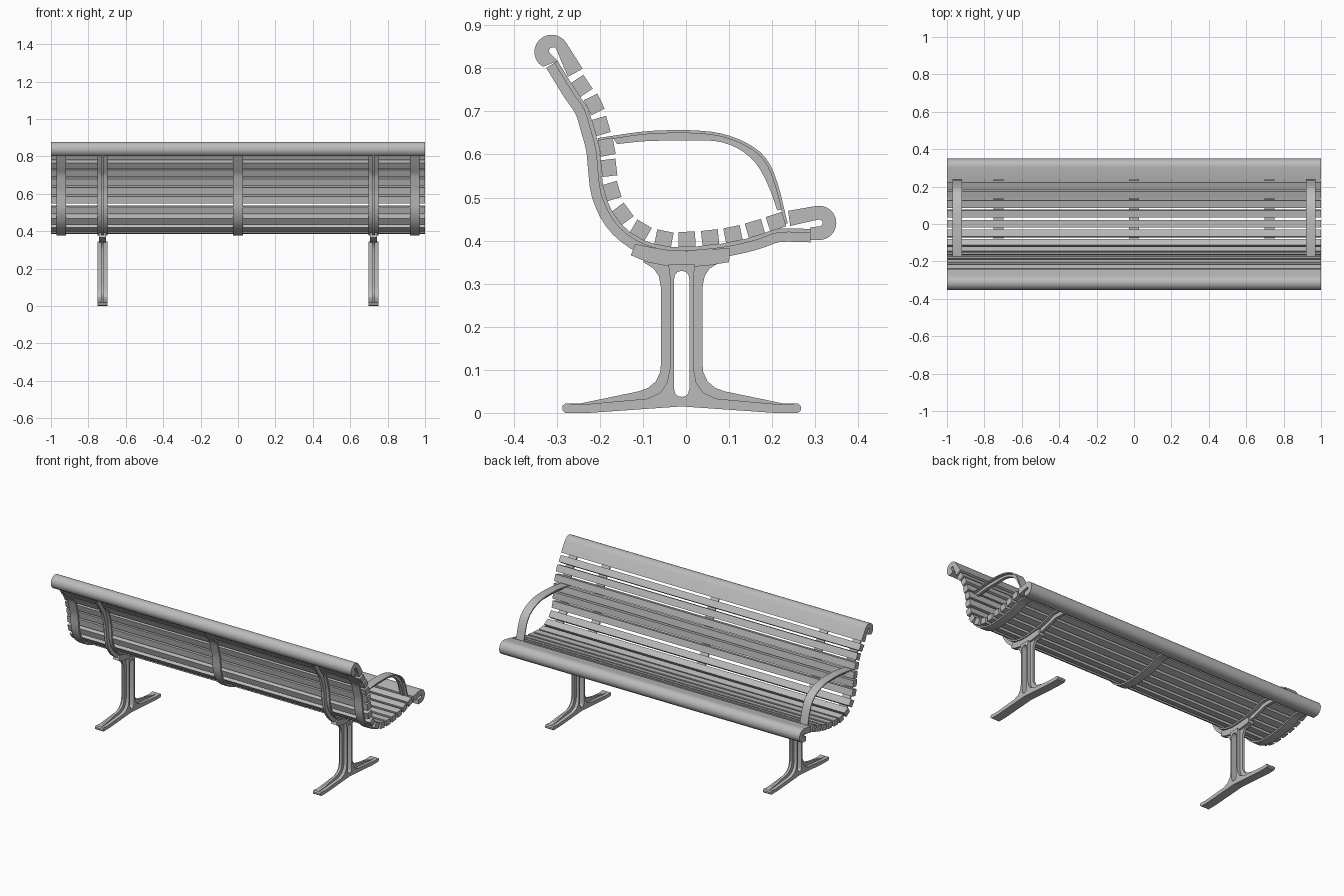
import bpy, bmesh
from math import radians, cos, sin
from mathutils import Vector as V

cube = bpy.data.objects.get("Cube")
if cube:
    bpy.data.objects.remove(cube, do_unlink=True)

grey = bpy.data.materials.new("plain grey")
grey.use_nodes = True
colour = (0.5, 0.5, 0.5, 1)
grey.diffuse_color = colour
grey.node_tree.nodes["Principled BSDF"].inputs["Base Color"].default_value = colour


def prism(name, outline, x, width):
    """Extrude a (y, z) outline along x, centred on x."""
    bm = bmesh.new()
    face = bm.faces.new([bm.verts.new((x - width / 2, p[0], p[1])) for p in outline])
    new = bmesh.ops.extrude_face_region(bm, geom=[face])["geom"]
    bmesh.ops.translate(bm, vec=(width, 0, 0),
                        verts=[g for g in new if isinstance(g, bmesh.types.BMVert)])
    bmesh.ops.recalc_face_normals(bm, faces=bm.faces)
    mesh = bpy.data.meshes.new(name)
    bm.to_mesh(mesh)
    bm.free()
    mesh.materials.append(grey)
    obj = bpy.data.objects.new(name, mesh)
    bpy.context.collection.objects.link(obj)
    bpy.ops.object.select_all(action="DESELECT")
    obj.select_set(True)
    bpy.context.view_layer.objects.active = obj
    bpy.ops.object.shade_smooth_by_angle(angle=radians(30))
    return obj


def arc(centre, r, start, end, n=12):
    angles = [radians(start + (end - start) * i / n) for i in range(n + 1)]
    return [(centre[0] + r * cos(a), centre[1] + r * sin(a)) for a in angles]


def smooth(points, n=3):
    """Catmull-Rom refinement of a path."""
    p = [V(q) for q in points]
    p = [2 * p[0] - p[1]] + p + [2 * p[-1] - p[-2]]
    out = []
    for a, b, c, d in zip(p, p[1:], p[2:], p[3:]):
        for i in range(n):
            t = i / n
            out.append(0.5 * (2 * b + (c - a) * t + (2 * a - 5 * b + 4 * c - d) * t ** 2
                              + (3 * b - a - 3 * c + d) * t ** 3))
    return out + [p[-2]]


def frames(path):
    """Tangent and outward normal at each path point."""
    for i, p in enumerate(path):
        t = (path[min(i + 1, len(path) - 1)] - path[max(i - 1, 0)]).normalized()
        yield p, t, V((t.y, -t.x))


def ribbon(path, inner, outer):
    f = list(frames(path))
    return [p + n * inner for p, t, n in f] + [p + n * outer for p, t, n in reversed(f)]


# Slats along the seat curve, from the backrest top to the seat front
centres = [V(c) for c in (
    (-.242, .759), (-.213, .716), (-.197, .666), (-.184, .617), (-.179, .569),
    (-.172, .515), (-.147, .462), (-.105, .424), (-.051, .405), (.002, .403),
    (.056, .407), (.109, .415), (.160, .428), (.209, .444))]
half_w, half_t = .0195, .0175
backs = []
for i, (p, t, n) in enumerate(frames(centres)):
    corners = [p + t * a * half_w + n * b * half_t
               for a, b in ((-1, -1), (1, -1), (1, 1), (-1, 1))]
    prism(f"slat_{i + 1}", corners, 0, 2)
    backs.append(p + n * half_t)

# Rounded hook-shaped end planks
top, front = (-.312, .838), (.309, .441)
prism("top_rail", [(-.240, .799)] + arc(top, .04, 30, 240) + [(-.298, .817)]
      + arc((-.309, .84), .009, 240, 30, 8) + [(-.274, .780)], 0, 2)
prism("front_rail", [(.237, .469)] + arc(front, .04, 100, -100)
      + [(.288, .401), (.288, .430)] + arc(front, .008, -100, 100, 8)
      + [(.242, .434)], 0, 2)

# Flat straps under the slats
strap = smooth([(-.298, .817)] + backs + [(.290, .427)])
for name, x in (("right_end", -.945), ("right_leg", -.725), ("middle", 0),
                ("left_leg", .725), ("left_end", .945)):
    prism(name + "_strap", ribbon(strap, 0, .009), x, .052)

# Leg outlines, one half each
slot = [(0, .330), (.010, .327), (.016, .320), (.018, .308),
        (.018, .058), (.015, .045), (.009, .039), (0, .037)]
foot = [(0, .015), (.215, 0), (.270, 0), (.277, .006), (.277, .016), (.270, .022)]
web = foot + [(.235, .022), (.100, .050), (.078, .058), (.060, .073), (.050, .095),
              (.048, .115), (.048, .290), (.053, .317), (.065, .335), (.092, .352),
              (0, .345)] + slot
flange = foot + [(.235, .019), (.080, .033), (.050, .047), (.034, .070), (.027, .105),
                 (.027, .310), (.031, .345), (0, .345)] + slot
bracket = [(-.118, .392), (-.128, .366), (-.090, .350), (-.045, .341), (0, .338),
           (.050, .342), (.100, .350), (.102, .382), (.050, .380), (0, .376),
           (-.060, .380)]

# Armrest: a flat band with a deeper rib below
arm_top = smooth([(-.205, .638), (-.110, .652), (-.050, .656), (.015, .656),
                  (.080, .649), (.140, .627), (.185, .592), (.212, .535), (.236, .440)])
arm_rib = smooth([(-.160, .624), (-.090, .631), (0, .632), (.068, .631),
                  (.118, .615), (.160, .582), (.190, .530), (.212, .470)])

for side, s in (("right", -1), ("left", 1)):
    x = s * .725
    prism(side + "_spine", ribbon(strap, .005, .031), x, .016)
    prism(side + "_bracket", bracket, x, .036)
    for end, m in (("front", 1), ("back", -1)):
        for part, outline, w in (("web", web, .014), ("flange", flange, .052)):
            prism(f"{side}_{end}_leg_{part}",
                  [(m * p[0] - .01, p[1]) for p in outline], x, w)
    prism(side + "_armrest", ribbon(arm_top, 0, .007), s * .945, .052)
    prism(side + "_armrest_rib", arm_top[1:-1] + arm_rib[::-1], s * .945, .018)
